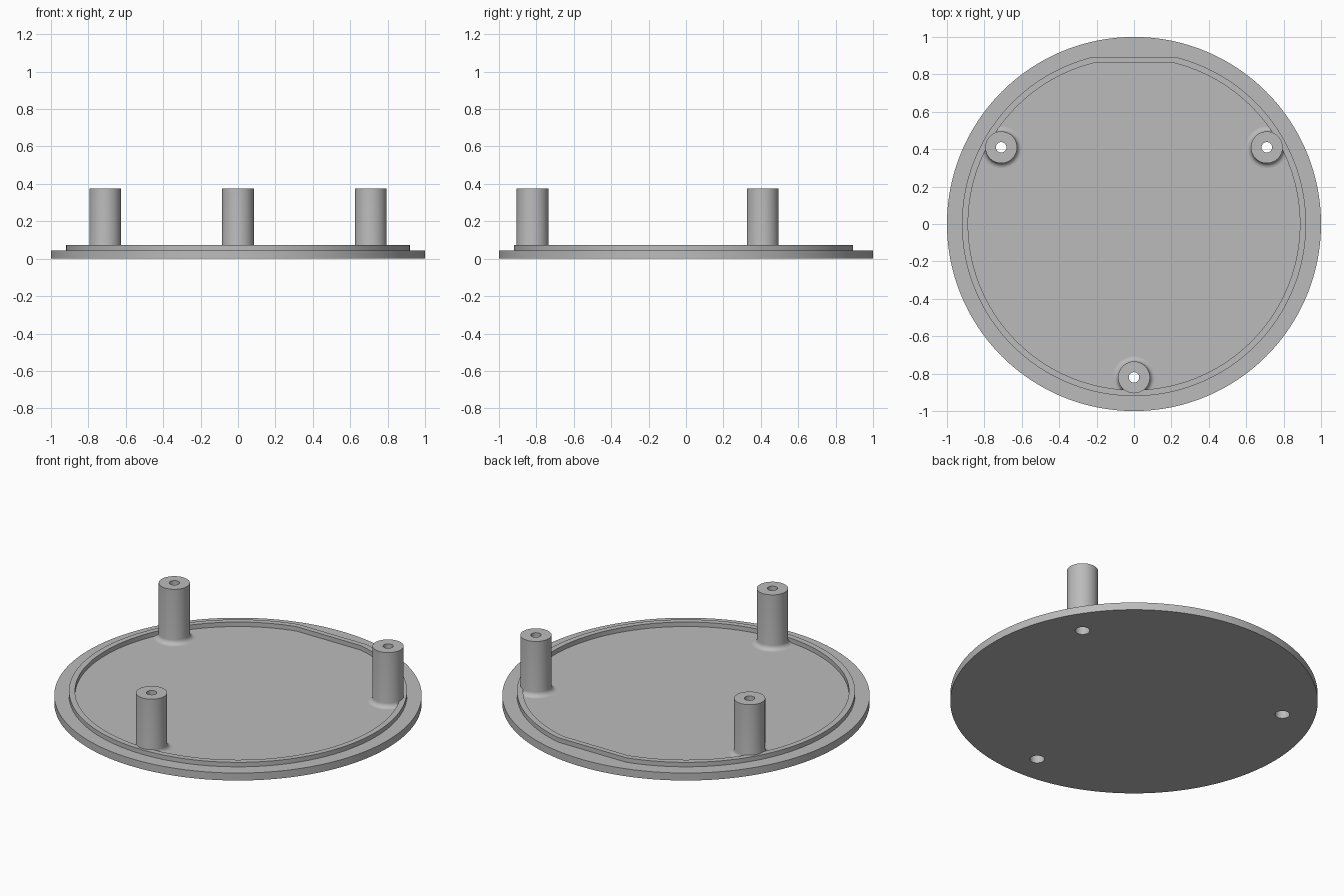
import bpy, bmesh, math

cube = bpy.data.objects.get("Cube")
if cube:
    bpy.data.objects.remove(cube, do_unlink=True)

PLATE_TOP, LIP_TOP, POST_TOP = 0.045, 0.072, 0.375
POST_R, BORE_R, RECESS_R, RECESS_TOP = 0.085, 0.028, 0.04, 0.2
POST_CIRCLE, FILLET = 0.82, 0.027

grey = bpy.data.materials.new("plain grey")
grey.use_nodes = True
colour = (0.5, 0.5, 0.5, 1)
grey.diffuse_color = colour
grey.node_tree.nodes["Principled BSDF"].inputs["Base Color"].default_value = colour


def make_object(name, bm):
    bmesh.ops.recalc_face_normals(bm, faces=bm.faces)
    mesh = bpy.data.meshes.new(name)
    bm.to_mesh(mesh)
    bm.free()
    obj = bpy.data.objects.new(name, mesh)
    mesh.materials.append(grey)
    bpy.context.collection.objects.link(obj)
    return obj


def smooth(obj):
    bpy.ops.object.select_all(action="DESELECT")
    obj.select_set(True)
    bpy.context.view_layer.objects.active = obj
    bpy.ops.object.shade_smooth_by_angle(angle=math.radians(30))


def loft(bm, loops, closed=False):
    """Join closed rings of points with quads."""
    rings = [[bm.verts.new(p) for p in loop] for loop in loops]
    pairs = list(zip(rings, rings[1:]))
    if closed:
        pairs.append((rings[-1], rings[0]))
    for a, b in pairs:
        n = len(a)
        for i in range(n):
            j = (i + 1) % n
            bm.faces.new((a[i], a[j], b[j], b[i]))
    return rings


def circle(r, z, n, cx=0, cy=0):
    return [(cx + r * math.cos(math.tau * i / n), cy + r * math.sin(math.tau * i / n), z)
            for i in range(n)]


def flatted_circle(r, flat_y, z, n=160):
    """Circle whose back is cut off straight at flat_y."""
    start = math.pi - math.asin(flat_y / r)
    sweep = math.tau - (math.pi - 2 * math.asin(flat_y / r))
    return [(r * math.cos(start + sweep * i / n), r * math.sin(start + sweep * i / n), z)
            for i in range(n + 1)]


centres = [(POST_CIRCLE * math.cos(math.radians(a)), POST_CIRCLE * math.sin(math.radians(a)))
           for a in (30, 150, 270)]

# Round base plate
bm = bmesh.new()
bottom, top = loft(bm, [circle(1, 0, 192), circle(1, PLATE_TOP, 192)])
bm.faces.new(bottom)
bm.faces.new(top)
plate = make_object("base_plate", bm)

# Screw recesses cut through the plate
bm = bmesh.new()
for cx, cy in centres:
    low, high = loft(bm, [circle(RECESS_R, z, 32, cx, cy) for z in (-0.1, 0.1)])
    bm.faces.new(low)
    bm.faces.new(high)
cutter = make_object("recess_cutter", bm)
cutter.hide_render = True
cut = plate.modifiers.new("recesses", "BOOLEAN")
cut.operation, cut.solver, cut.object = "DIFFERENCE", "EXACT", cutter
bpy.context.view_layer.objects.active = plate
bpy.ops.object.modifier_apply(modifier=cut.name)
bpy.data.objects.remove(cutter, do_unlink=True)
smooth(plate)

# Raised locating lip with a flat at the back
bm = bmesh.new()
loft(bm, [flatted_circle(r, flat, z) for r, flat, z in (
    (0.92, 0.892, PLATE_TOP), (0.92, 0.892, LIP_TOP),
    (0.887, 0.861, LIP_TOP), (0.887, 0.861, PLATE_TOP))], closed=True)
smooth(make_object("locating_lip", bm))

# Hollow screw posts with a fillet at the foot
profile = [(RECESS_R, PLATE_TOP), (RECESS_R, RECESS_TOP), (BORE_R, RECESS_TOP),
           (BORE_R, POST_TOP), (POST_R, POST_TOP)]
for i in range(7):
    t = math.pi / 2 * i / 6
    profile.append((POST_R + FILLET * (1 - math.cos(t)),
                    PLATE_TOP + FILLET * (1 - math.sin(t))))
for name, (cx, cy) in zip(("left_post", "right_post", "front_post"), centres):
    bm = bmesh.new()
    loft(bm, [circle(r, z, 48, cx, cy) for r, z in profile])
    # Keep the fillet inside the lip
    for v in bm.verts:
        reach = math.hypot(v.co.x, v.co.y)
        if reach > 0.915:
            v.co.x *= 0.915 / reach
            v.co.y *= 0.915 / reach
    smooth(make_object(name, bm))
